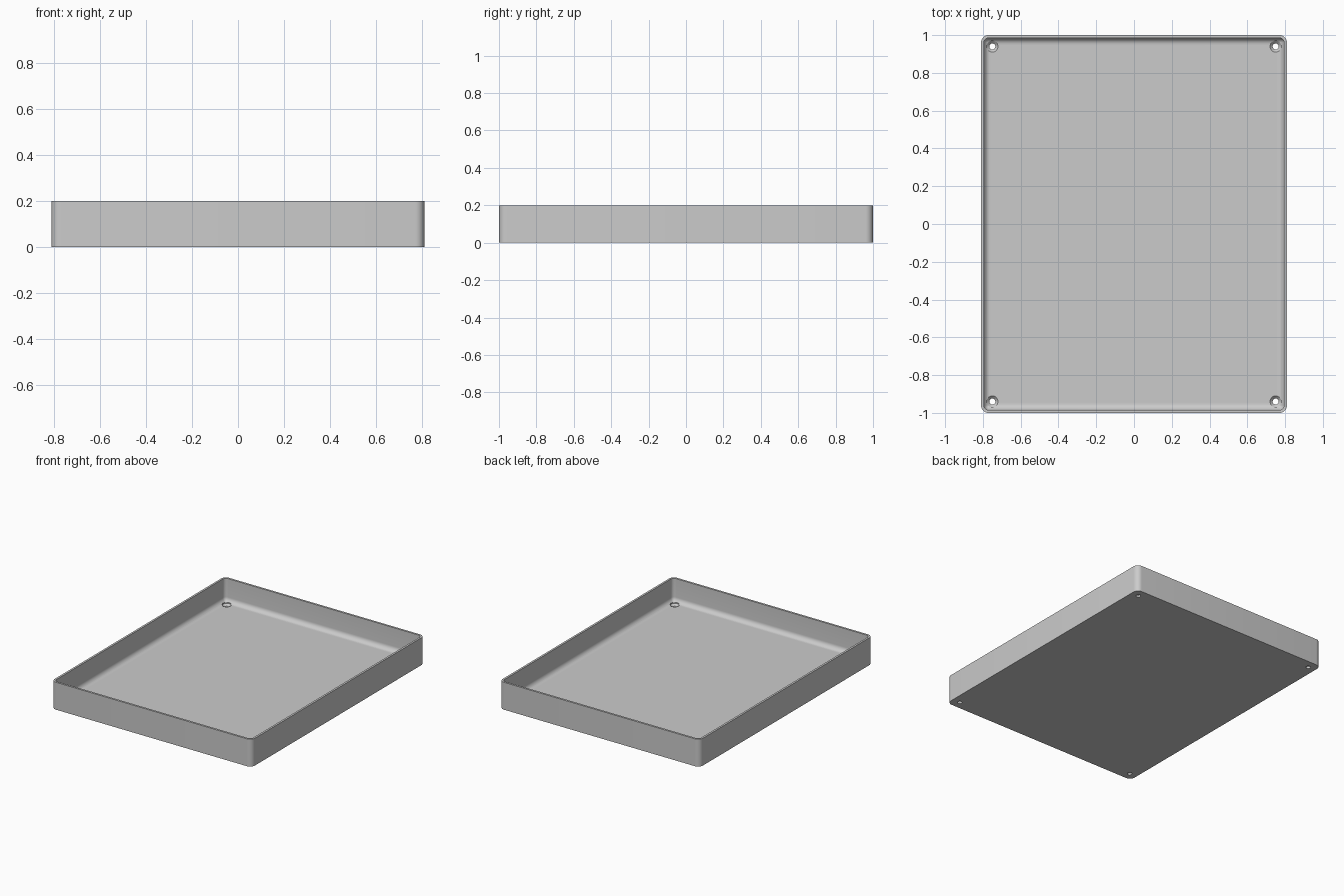
import bpy, bmesh
from math import sin, cos, pi

cube = bpy.data.objects.get("Cube")
if cube:
    bpy.data.objects.remove(cube, do_unlink=True)

HALF_X, HALF_Y, HEIGHT = 0.81, 1.0, 0.2
CORNER, WALL, FLOOR, FILLET = 0.04, 0.015, 0.03, 0.035
HOLE_X, HOLE_Y = 0.75, 0.94

grey = bpy.data.materials.new("light grey")
grey.use_nodes = True
colour = (0.6, 0.6, 0.6, 1)
grey.diffuse_color = colour
grey.node_tree.nodes["Principled BSDF"].inputs["Base Color"].default_value = colour


def make_object(name, bm):
    bmesh.ops.recalc_face_normals(bm, faces=bm.faces)
    mesh = bpy.data.meshes.new(name)
    bm.to_mesh(mesh)
    bm.free()
    mesh.materials.append(grey)
    obj = bpy.data.objects.new(name, mesh)
    bpy.context.collection.objects.link(obj)
    return obj


def skin(bm, rings):
    """Join rings of points into a closed solid."""
    loops = [[bm.verts.new(p) for p in ring] for ring in rings]
    n = len(loops[0])
    for a, b in zip(loops, loops[1:]):
        for i in range(n):
            j = (i + 1) % n
            bm.faces.new((a[i], a[j], b[j], b[i]))
    bm.faces.new(loops[0][::-1])
    bm.faces.new(loops[-1])


def rounded_rectangle(inset, z, steps=8):
    r = max(CORNER - inset, 0.004)
    cx, cy = HALF_X - inset - r, HALF_Y - inset - r
    points = []
    for k, (sx, sy) in enumerate([(1, 1), (-1, 1), (-1, -1), (1, -1)]):
        for i in range(steps + 1):
            a = (k + i / steps) * pi / 2
            points.append((sx * cx + r * cos(a), sy * cy + r * sin(a), z))
    return points


def circle(x, y, r, z, n=32):
    return [(x + r * cos(2 * pi * i / n), y + r * sin(2 * pi * i / n), z) for i in range(n)]


# Tray shell: outer wall, rim, inner wall, then a fillet down to the floor
section = [(0, 0), (0, HEIGHT), (WALL, HEIGHT)]
for i in range(9):
    a = i / 8 * pi / 2
    section.append((WALL + FILLET * (1 - cos(a)), FLOOR + FILLET * (1 - sin(a))))
bm = bmesh.new()
skin(bm, [rounded_rectangle(inset, z) for inset, z in section])
tray = make_object("tray", bm)

# Countersunk screw holes in the four corners
bm = bmesh.new()
for sx in (-1, 1):
    for sy in (-1, 1):
        x, y = sx * HOLE_X, sy * HOLE_Y
        skin(bm, [circle(x, y, r, z) for r, z in
                  [(0.016, -0.05), (0.016, 0.014), (0.03, FLOOR - 0.002), (0.03, 0.1)]])
cutter = make_object("hole_cutter", bm)
cutter.hide_render = True

cut = tray.modifiers.new("screw_holes", 'BOOLEAN')
cut.operation = 'DIFFERENCE'
cut.solver = 'EXACT'
cut.object = cutter
bpy.ops.object.select_all(action='DESELECT')
bpy.context.view_layer.objects.active = tray
tray.select_set(True)
bpy.ops.object.modifier_apply(modifier=cut.name)
bpy.data.objects.remove(cutter, do_unlink=True)
bpy.ops.object.shade_smooth_by_angle(angle=pi / 6)
